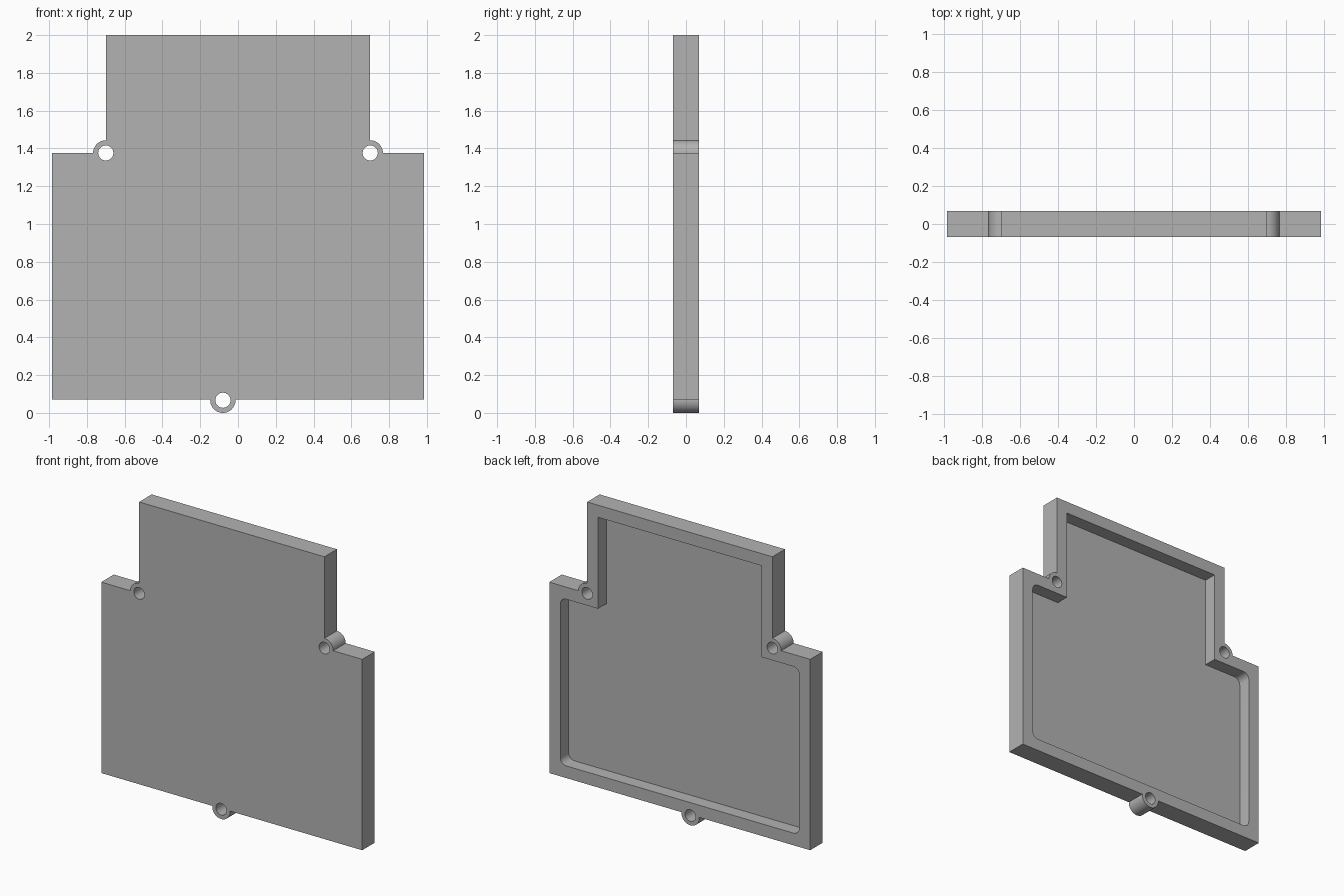
import bpy, bmesh
from math import sin, cos, pi, radians

if "Cube" in bpy.data.objects:
    bpy.data.objects.remove(bpy.data.objects["Cube"], do_unlink=True)

HALF_W, NECK_W = 0.986, 0.70            # half widths of body and neck
BASE, SHOULDER, TOP = 0.072, 1.376, 2.0  # heights
HALF_T = 0.0675                         # half thickness
FLOOR_Y = -0.0225                       # recess floor
RIM, CORNER = 0.083, 0.045              # rim width, recess corner radius
BOSS_R, HOLE_R = 0.067, 0.04
LUG_X, LUG_Z = -0.08, BOSS_R
HOLES = [(-NECK_W, SHOULDER), (NECK_W, SHOULDER), (LUG_X, LUG_Z)]

grey = bpy.data.materials.new("Grey plastic")
grey.use_nodes = True
colour = (0.45, 0.45, 0.45, 1)
grey.diffuse_color = colour
grey.node_tree.nodes["Principled BSDF"].inputs["Base Color"].default_value = colour


def arc(cx, cz, r, start, end, steps=12):
    angles = [radians(start + (end - start) * i / steps) for i in range(steps + 1)]
    return [(cx + r * cos(a), cz + r * sin(a)) for a in angles]


def mirrored(right_side):
    """Close a right-hand profile with its mirror image."""
    return right_side + [(-x, z) for x, z in reversed(right_side)]


def prism(name, outline, y0, y1):
    """Extrude an x-z outline from y0 to y1."""
    bm = bmesh.new()
    face = bm.faces.new([bm.verts.new((x, y0, z)) for x, z in outline])
    new = bmesh.ops.extrude_face_region(bm, geom=[face])["geom"]
    bmesh.ops.translate(bm, vec=(0, y1 - y0, 0),
                        verts=[v for v in new if isinstance(v, bmesh.types.BMVert)])
    bmesh.ops.recalc_face_normals(bm, faces=bm.faces)
    mesh = bpy.data.meshes.new(name)
    bm.to_mesh(mesh)
    bm.free()
    mesh.materials.append(grey)
    obj = bpy.data.objects.new(name, mesh)
    bpy.context.collection.objects.link(obj)
    return obj


def cut(target, cutter):
    cutter.hide_render = True
    mod = target.modifiers.new("Cut", "BOOLEAN")
    mod.operation, mod.solver, mod.object = "DIFFERENCE", "EXACT", cutter
    bpy.context.view_layer.objects.active = target
    bpy.ops.object.modifier_apply(modifier=mod.name)
    bpy.data.objects.remove(cutter, do_unlink=True)


# Stepped panel with rounded bosses at the shoulders and a lug underneath
side = [(HALF_W, BASE), (HALF_W, SHOULDER)]
side += arc(NECK_W, SHOULDER, BOSS_R, 0, 90) + [(NECK_W, TOP)]
lug = [(LUG_X - BOSS_R, BASE)] + arc(LUG_X, LUG_Z, BOSS_R, 180, 360, 24)
lug += [(LUG_X + BOSS_R, BASE)]
cover = prism("cover_panel", mirrored(side) + lug, -HALF_T, HALF_T)

# Recess in the back, rounded at the wide corners only
w, n = HALF_W - RIM, NECK_W - RIM
low, high = BASE + RIM, SHOULDER - RIM
pocket = arc(w - CORNER, low + CORNER, CORNER, -90, 0, 8)
pocket += arc(w - CORNER, high - CORNER, CORNER, 0, 90, 8)
pocket += [(n, high), (n, TOP - RIM)]
cut(cover, prism("recess_cutter", mirrored(pocket), FLOOR_Y, HALF_T + 0.1))

# Screw holes through the bosses
for x, z in HOLES:
    ring = arc(x, z, HOLE_R, 0, 360, 32)[:-1]
    cut(cover, prism("hole_cutter", ring, -HALF_T - 0.1, HALF_T + 0.1))

bpy.ops.object.select_all(action="DESELECT")
cover.select_set(True)
bpy.context.view_layer.objects.active = cover
bpy.ops.object.shade_smooth_by_angle(angle=pi / 6)
